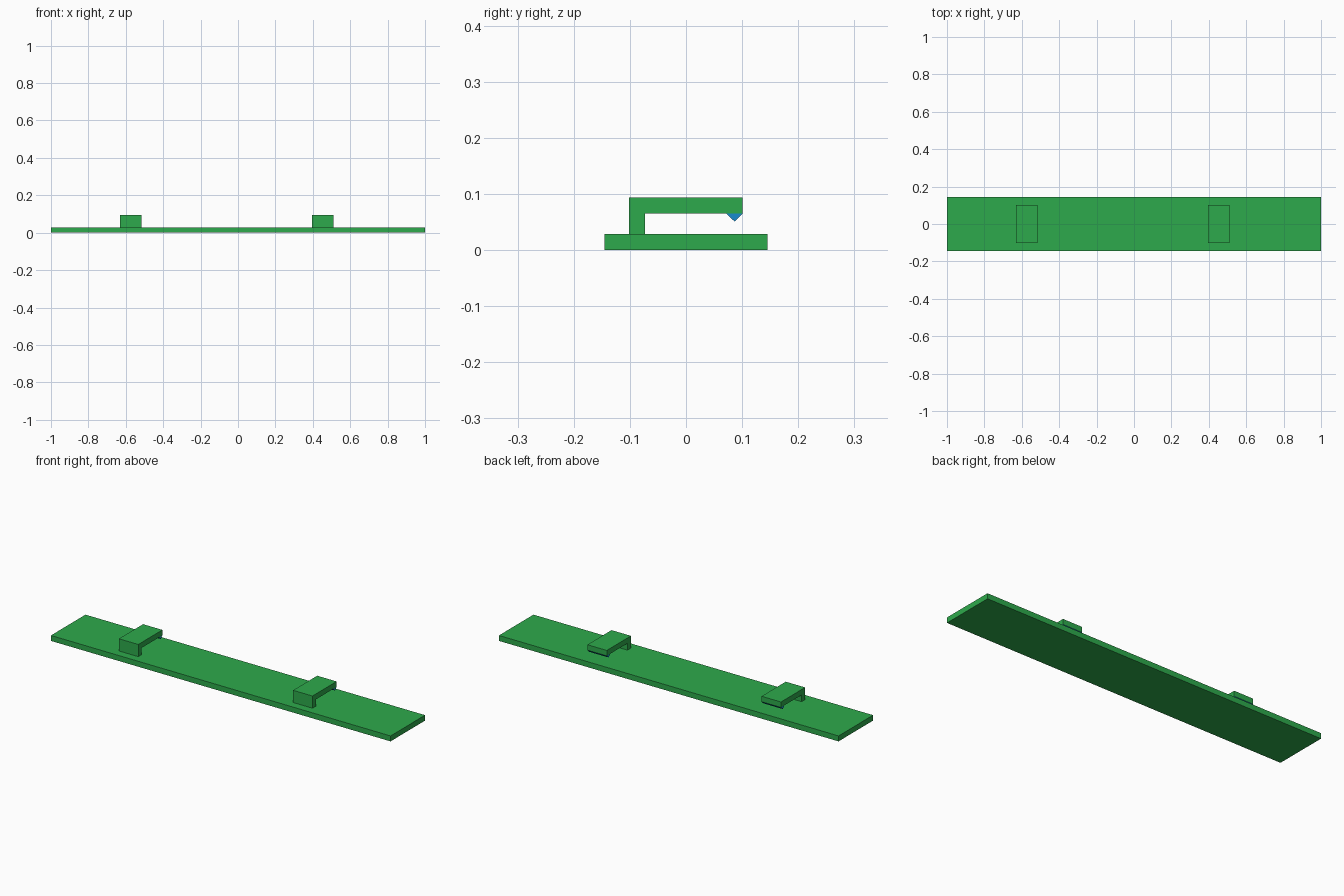
import bpy
import bmesh

if "Cube" in bpy.data.objects:
    bpy.data.objects.remove(bpy.data.objects["Cube"])


def material(name, color):
    mat = bpy.data.materials.new(name)
    mat.diffuse_color = (*color, 1)
    mat.use_nodes = True
    mat.node_tree.nodes["Principled BSDF"].inputs["Base Color"].default_value = mat.diffuse_color
    return mat


green = material("green", (0.027, 0.402, 0.072))
blue = material("blue", (0.009, 0.26, 0.61))


def extrude_profile(name, profile, x0, x1, mat):
    """Extrude a closed (y, z) profile along x."""
    bm = bmesh.new()
    face = bm.faces.new([bm.verts.new((x0, y, z)) for y, z in profile])
    ext = bmesh.ops.extrude_face_region(bm, geom=[face])
    verts = [g for g in ext["geom"] if isinstance(g, bmesh.types.BMVert)]
    bmesh.ops.translate(bm, verts=verts, vec=(x1 - x0, 0, 0))
    bmesh.ops.recalc_face_normals(bm, faces=bm.faces)
    mesh = bpy.data.meshes.new(name)
    bm.to_mesh(mesh)
    bm.free()
    mesh.materials.append(mat)
    obj = bpy.data.objects.new(name, mesh)
    bpy.context.collection.objects.link(obj)
    return obj


BASE_TOP = 0.029
ARM_BOTTOM, ARM_TOP = 0.065, 0.094
BACK, POST, TIP = -0.102, -0.073, 0.101

# Long flat base plate
extrude_profile("base_plate",
                [(-0.145, 0), (0.145, 0), (0.145, BASE_TOP), (-0.145, BASE_TOP)],
                -1, 1, green)

# L-shaped clip arms, each with a small triangular catch under the tip
arm = [(BACK, BASE_TOP), (POST, BASE_TOP), (POST, ARM_BOTTOM),
       (TIP, ARM_BOTTOM), (TIP, ARM_TOP), (BACK, ARM_TOP)]
catch = [(0.072, ARM_BOTTOM), (0.0865, 0.051), (TIP, ARM_BOTTOM)]
for side, x0 in (("left", -0.63), ("right", 0.396)):
    x1 = x0 + 0.114
    extrude_profile(side + "_clip", arm, x0, x1, green)
    extrude_profile(side + "_catch", catch, x0, x1, blue)
